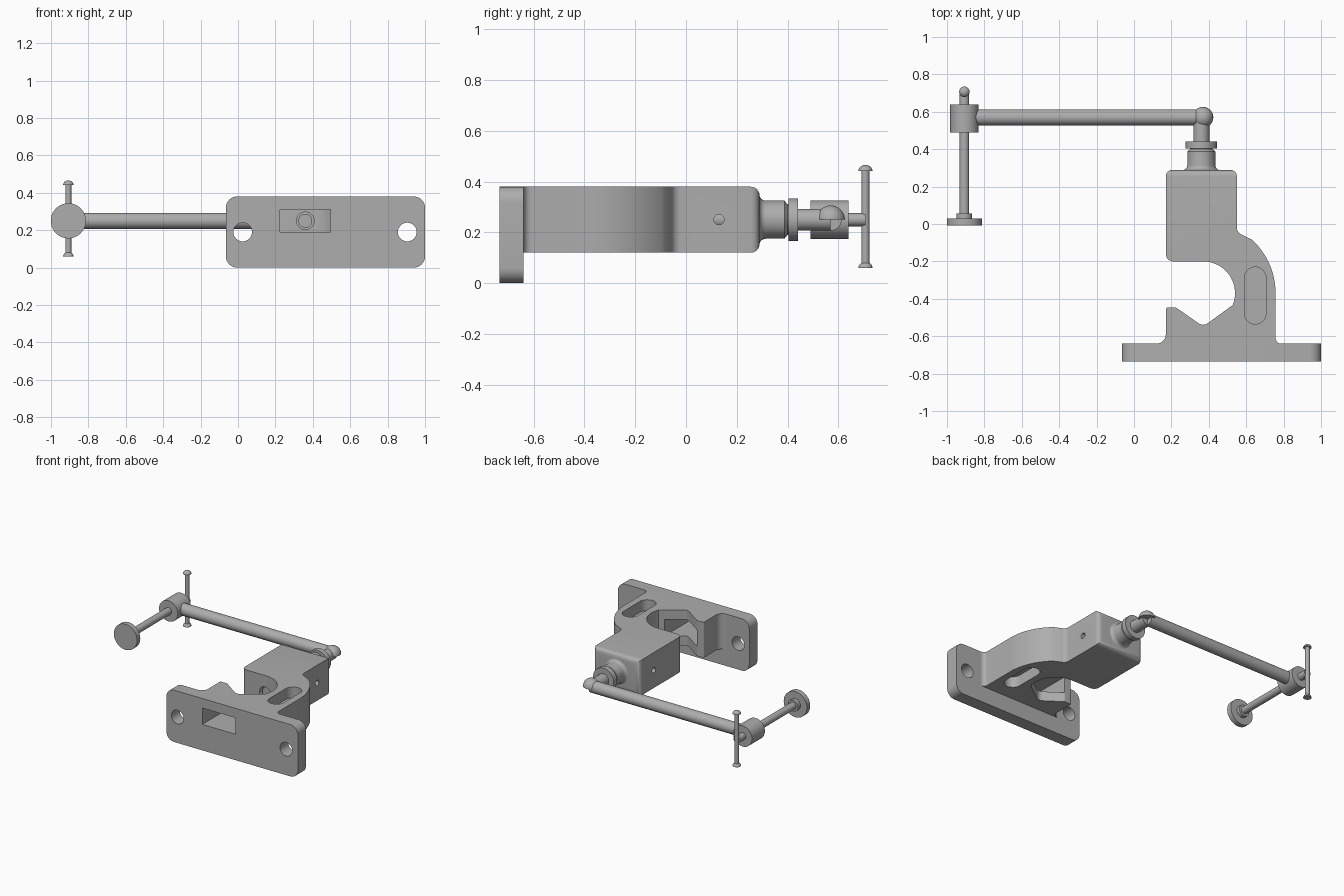
import bpy, bmesh
from math import sin, cos, tan, pi, radians
from mathutils import Vector, Matrix

if "Cube" in bpy.data.objects:
    bpy.data.objects.remove(bpy.data.objects["Cube"])

steel = bpy.data.materials.new("grey_steel")
steel.use_nodes = True
steel.diffuse_color = (0.42, 0.42, 0.42, 1)
steel.node_tree.nodes["Principled BSDF"].inputs["Base Color"].default_value = steel.diffuse_color

# Rotations that send local z to the named axis
AXES = {"x": Matrix.Rotation(pi / 2, 4, "Y"),
        "y": Matrix.Rotation(-pi / 2, 4, "X"),
        "z": Matrix.Identity(4)}


def finish(name, bm):
    bmesh.ops.recalc_face_normals(bm, faces=bm.faces)
    mesh = bpy.data.meshes.new(name)
    bm.to_mesh(mesh)
    bm.free()
    mesh.materials.append(steel)
    ob = bpy.data.objects.new(name, mesh)
    bpy.context.collection.objects.link(ob)
    return ob


def activate(ob):
    bpy.ops.object.select_all(action="DESELECT")
    ob.select_set(True)
    bpy.context.view_layer.objects.active = ob


def smooth(ob):
    activate(ob)
    bpy.ops.object.shade_smooth_by_angle(angle=radians(32))


def arc(cx, cy, r, start, end, n=16):
    angles = [radians(start + (end - start) * i / n) for i in range(n + 1)]
    return [(cx + r * cos(a), cy + r * sin(a)) for a in angles]


def rounded(corners, n=8):
    """Outline from (x, y[, fillet radius]) corners."""
    out = []
    for i, c in enumerate(corners):
        p = Vector(c[:2])
        if len(c) < 3:
            out.append(p)
            continue
        a = (Vector(corners[i - 1][:2]) - p).normalized()
        b = (Vector(corners[(i + 1) % len(corners)][:2]) - p).normalized()
        half = a.angle(b) / 2
        centre = p + (a + b).normalized() * c[2] / sin(half)
        u = p + a * c[2] / tan(half) - centre
        v = p + b * c[2] / tan(half) - centre
        sweep = u.angle_signed(v)
        for k in range(n + 1):
            t = -sweep * k / n
            out.append(centre + Matrix.Rotation(t, 2) @ u)
    return out


def prism(name, outline, low, high, upright=False):
    """Extrude an outline along z, or along y when upright (outline in x, z)."""
    bm = bmesh.new()
    place = (lambda p, h: (p[0], h, p[1])) if upright else (lambda p, h: (p[0], p[1], h))
    face = bm.faces.new([bm.verts.new(place(p, low)) for p in outline])
    ext = bmesh.ops.extrude_face_region(bm, geom=[face])
    move = Vector(place((0, 0), high - low))
    bmesh.ops.translate(bm, vec=move, verts=[v for v in ext["geom"] if isinstance(v, bmesh.types.BMVert)])
    return finish(name, bm)


def lathe(name, profile, loc, axis, steps=40):
    """Solid of revolution from (radius, height) points."""
    bm = bmesh.new()
    rings = [[bm.verts.new((r * cos(2 * pi * k / steps), r * sin(2 * pi * k / steps), h))
              for k in range(steps)] for r, h in profile]
    for lo, hi in zip(rings, rings[1:]):
        for k in range(steps):
            j = (k + 1) % steps
            bm.faces.new((lo[k], lo[j], hi[j], hi[k]))
    bm.faces.new(rings[0])
    bm.faces.new(rings[-1])
    bm.transform(Matrix.Translation(loc) @ AXES[axis])
    return finish(name, bm)


def rod(name, r, low, high, loc, axis):
    return lathe(name, [(r, low), (r, high)], loc, axis)


def cut(ob, cutters):
    for c in cutters:
        c.hide_render = True
        mod = ob.modifiers.new("cut", "BOOLEAN")
        mod.operation, mod.solver, mod.object = "DIFFERENCE", "EXACT", c
        activate(ob)
        bpy.ops.object.modifier_apply(modifier=mod.name)


SX, SZ = 0.36, 0.25      # spindle axis
CX = -0.907              # clamping screw axis

# Mounting plate with rounded corners
plate = prism("mounting_plate", rounded([(-0.065, 0, 0.06), (1, 0, 0.06), (1, 0.38, 0.06), (-0.065, 0.38, 0.06)]),
              -0.735, -0.64, upright=True)

# Hooked body: foot fillets, vee jaw, round throat, block and outer shoulder
throat = arc(0.37, -0.37, 0.17, -22, 90)
shoulder = arc(0.37, -0.37, 0.387, 48, 0)
body = prism("clamp_body", rounded(
    [(0.12, -0.65), (0.12, -0.64), (0.17, -0.64, 0.05), (0.17, -0.447, 0.01), (0.225, -0.447, 0.01),
     (0.37, -0.548, 0.04)] + throat +
    [(0.17, -0.2, 0.04), (0.17, 0.29), (0.55, 0.29), (0.55, -0.045, 0.04)] + shoulder +
    [(0.757, -0.64, 0.03), (0.787, -0.64), (0.787, -0.65)]), 0.12, 0.38)

# Round over the back of the block
bm = bmesh.new()
bm.from_mesh(body.data)
back = [e for e in bm.edges if all(v.co.y > 0.28 for v in e.verts)]
bmesh.ops.bevel(bm, geom=back, offset=0.035, segments=6, profile=0.5, affect="EDGES")
bm.to_mesh(body.data)
bm.free()

# Cutters: bolt holes, window, side pockets, spindle bore, cross pin
holes = [rod("hole_cutter", 0.05, -0.8, -0.6, (x, 0, 0.19), "y") for x in (0.025, 0.905)]
window = prism("window_cutter", [(0.225, 0.19), (0.495, 0.19), (0.495, 0.31), (0.225, 0.31)],
               -0.8, -0.4, upright=True)
slot = arc(0.648, -0.288, 0.058, 0, 180) + arc(0.648, -0.477, 0.058, 180, 360)
pockets = [prism("pocket_cutter", slot, lo, hi) for lo, hi in ((0.3, 0.5), (0.0, 0.2))]
bore = rod("bore_cutter", 0.047, -0.3, -0.13, (SX, 0, SZ), "y")
pin = rod("pin_cutter", 0.02, 0.1, 0.6, (0, 0.13, SZ), "x")
cut(plate, holes + [window])
cut(body, [window] + pockets + [bore, pin])
for c in holes + pockets + [window, bore, pin]:
    bpy.data.objects.remove(c)

parts = [plate, body]

# Spindle, flared neck bushing and collar
parts.append(lathe("spindle", [(0.037, -0.18), (0.037, 0.25), (0.043, 0.25), (0.043, 0.57)], (SX, 0, SZ), "y"))
flare = [(r, y) for r, y in arc(0.1, 0.314, 0.025, 270, 180, 6)]
parts.append(lathe("neck_bushing", [(0.1, 0.27)] + flare +
                   [(0.075, 0.388), (0.06, 0.4), (0.06, 0.42)], (SX, 0, SZ), "y"))
parts.append(rod("collar", 0.084, 0.404, 0.442, (SX, 0, SZ), "y"))

# Swing arm and half-round elbow cap
parts.append(rod("swing_arm", 0.043, -0.87, SX, (0, 0.57, SZ), "x"))
parts.append(lathe("elbow_cap", arc(0, 0, 0.056, 0, 89, 10), (0.368, 0.57, SZ), "z"))

# Swivel boss, screw and pressure pad
parts.append(rod("swivel_boss", 0.076, 0.49, 0.64, (CX, 0, SZ), "y"))
parts.append(rod("clamp_screw", 0.026, 0.02, 0.708, (CX, 0, SZ), "y"))
parts.append(lathe("pressure_pad", [(0.094, -0.008), (0.094, 0.03), (0.042, 0.03), (0.042, 0.057)],
                   (CX, 0, SZ), "y"))

# Tommy bar with domed ends
parts.append(rod("handle_bar", 0.016, 0.065, 0.45, (CX, 0.707, 0), "z"))
for side, z in (("upper", 0.442), ("lower", 0.06)):
    dome = [(r, h) for r, h in arc(0, 0, 0.028, 0, 88, 8)]
    parts.append(lathe(side + "_handle_cap", [(r, h * 0.85) for r, h in dome], (CX, 0.707, z), "z", 24))

for p in parts:
    smooth(p)
